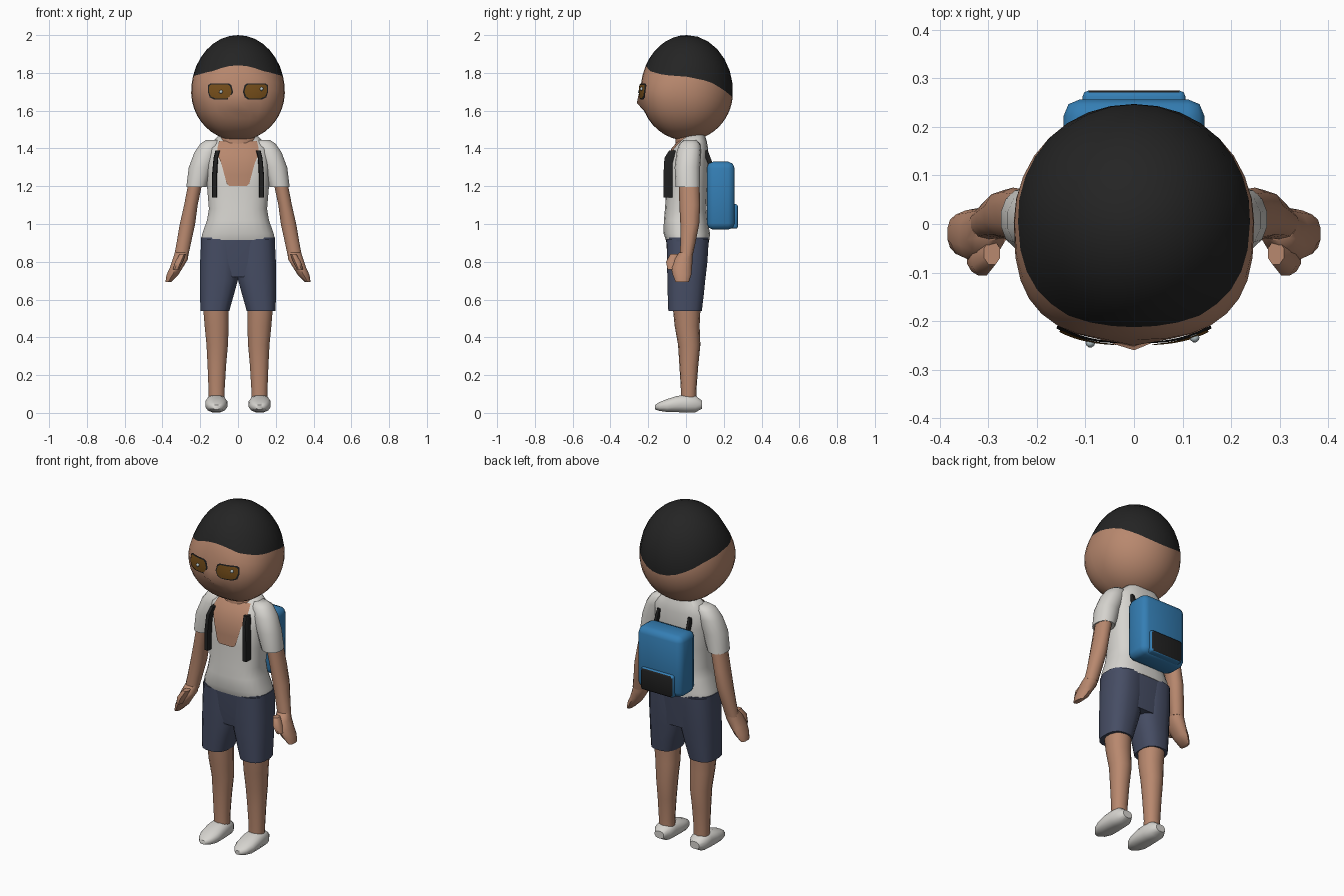
import bpy, bmesh, math

if "Cube" in bpy.data.objects:
    bpy.data.objects.remove(bpy.data.objects["Cube"])


def srgb(r, g, b):
    return tuple(((c / 255 + 0.055) / 1.055) ** 2.4 for c in (r, g, b)) + (1,)


def material(name, *rgb):
    m = bpy.data.materials.new(name)
    m.diffuse_color = srgb(*rgb)
    m.use_nodes = True
    m.node_tree.nodes["Principled BSDF"].inputs["Base Color"].default_value = m.diffuse_color
    return m


SKIN = material("skin", 184, 136, 110)
SHIRT = material("shirt_white", 214, 212, 207)
SHORTS = material("shorts_navy", 70, 77, 100)
HAIR = material("hair_black", 36, 36, 36)
BLUE = material("pack_blue", 52, 126, 180)
BLACK = material("trim_black", 32, 32, 32)
BROWN = material("eye_brown", 118, 78, 26)
GLINT = material("eye_glint", 180, 194, 198)


def finish(name, bm, mats, mirror=False, angle=50, recalc=True):
    if recalc:
        bmesh.ops.recalc_face_normals(bm, faces=bm.faces)
    me = bpy.data.meshes.new(name)
    bm.to_mesh(me)
    bm.free()
    ob = bpy.data.objects.new(name, me)
    bpy.context.collection.objects.link(ob)
    for m in mats:
        me.materials.append(m)
    bpy.ops.object.select_all(action='DESELECT')
    ob.select_set(True)
    bpy.context.view_layer.objects.active = ob
    bpy.ops.object.shade_smooth_by_angle(angle=math.radians(angle))
    if mirror:
        ob.modifiers.new("mirror", 'MIRROR').use_mirror_merge = False
    return ob


def power(v, e):
    return math.copysign(abs(v) ** (2 / e), v)


def bridge(bm, rings):
    for a, b in zip(rings, rings[1:]):
        n = len(a)
        for i in range(n):
            bm.faces.new((a[i], a[(i + 1) % n], b[(i + 1) % n], b[i]))


def loft(name, rows, mat, n=14, e=2.2, mirror=False, along_y=False):
    """Rows are (position, a0, a1, b0, b1): a is x, b is y (or z when along_y)."""
    bm = bmesh.new()
    rings = []
    for t, a0, a1, b0, b1 in rows:
        ring = []
        for i in range(n):
            w = 2 * math.pi * (i + 0.5) / n
            a = (a0 + a1) / 2 + (a1 - a0) / 2 * power(math.cos(w), e)
            b = (b0 + b1) / 2 + (b1 - b0) / 2 * power(math.sin(w), e)
            ring.append(bm.verts.new((a, t, b) if along_y else (a, b, t)))
        rings.append(ring)
    bridge(bm, rings)
    bm.faces.new(rings[0])
    bm.faces.new(rings[-1])
    return finish(name, bm, [mat], mirror)


def lerp(table, t):
    """Linear lookup in rows sorted by their first number."""
    for p, q in zip(table, table[1:]):
        if t <= q[0]:
            k = max(0, (t - p[0]) / (q[0] - p[0]))
            return [u + (v - u) * k for u, v in zip(p[1:], q[1:])]
    return table[-1][1:]


def patch(name, surface, rows, mat, lift, mirror=False, cols=8):
    """Thin sheet laid on the front of a surface; rows are (z, x0, x1)."""
    bm = bmesh.new()
    grid = [[bm.verts.new((x, surface(x, z) - lift, z))
             for x in (x0 + (x1 - x0) * i / cols for i in range(cols + 1))]
            for z, x0, x1 in rows]
    for a, b in zip(grid, grid[1:]):
        for i in range(cols):
            bm.faces.new((a[i], b[i], b[i + 1], a[i + 1]))
    finish(name, bm, [mat], mirror, recalc=False)


# Head: rounded ball with a flatter face, a nose and a hairline ring
HAIRLINE = [(-1, 1.84), (-0.85, 1.81), (-0.5, 1.79), (0, 1.78),
            (0.5, 1.755), (0.8, 1.71), (1, 1.67)]


def head_size(z):
    h = 0.3 if z > 1.7 else 0.258
    r = math.sqrt(max(0, 1 - ((z - 1.7) / h) ** 2))
    e = 2 + 0.7 * min(1, max(0, (1.85 - z) / 0.15))
    return r, e


def head_front(x, z):
    r, e = head_size(z)
    return 0.004 - 0.245 * r * max(0, 1 - abs(x / (0.248 * r)) ** e) ** (1 / e)


bm = bmesh.new()
N, UP, DOWN = 32, 7, 12
rings = []
for k in range(1, UP + DOWN):
    ring = []
    for i in range(N):
        w = 2 * math.pi * i / N
        c, s = math.cos(w), math.sin(w)
        line = lerp(HAIRLINE, s)[0]
        if k <= UP:
            top = math.asin((line - 1.7) / 0.3)
            z = 1.7 + 0.3 * math.sin(math.pi / 2 + (top - math.pi / 2) * k / UP)
        else:
            f = (k - UP) / DOWN
            z = line + (1.442 - line) * math.sin(f * math.pi / 2)
        r, e = head_size(z)
        if s > 0:
            e = 2
        x, y = 0.248 * r * power(c, e), 0.004 + 0.245 * r * power(s, e)
        if s < 0:
            y -= 0.032 * math.exp(-(x / 0.028) ** 2 - ((z - 1.655) / 0.03) ** 2)
        ring.append(bm.verts.new((x, y, z)))
    rings.append(ring)
bridge(bm, rings)
for pole_z, ring in ((2.0, rings[0]), (1.442, rings[-1])):
    pole = bm.verts.new((0, 0.004, pole_z))
    for i in range(N):
        bm.faces.new((pole, ring[i], ring[(i + 1) % N]))
hair_verts = {v for ring in rings[:UP] for v in ring}
for f in bm.faces:
    f.material_index = int(any(v in hair_verts for v in f.verts)
                           and all(v in hair_verts or v.co.z > 1.99 for v in f.verts))
finish("head", bm, [SKIN, HAIR])

# Eyes: dark rim, brown centre and a small glint
patch("eye_rim", head_front, [(1.745, 0.05, 0.145), (1.735, 0.035, 0.158), (1.70, 0.026, 0.16),
                              (1.67, 0.036, 0.15), (1.658, 0.055, 0.125)], BLACK, 0.005, True)
patch("eye", head_front, [(1.739, 0.055, 0.142), (1.73, 0.042, 0.152), (1.70, 0.034, 0.154),
                          (1.675, 0.043, 0.144), (1.665, 0.06, 0.12)], BROWN, 0.009, True)
for side, x, z in (("left", -0.09, 1.70), ("right", 0.125, 1.715)):
    bm = bmesh.new()
    bmesh.ops.create_icosphere(bm, subdivisions=1, radius=0.011)
    bmesh.ops.translate(bm, verts=bm.verts, vec=(x, head_front(x, z) - 0.01, z))
    finish("eye_glint_" + side, bm, [GLINT])

# Shirt body, neck and open collar
TORSO = [(0.915, 0.197, -0.108, 0.125), (0.95, 0.19, -0.12, 0.128), (1.02, 0.165, -0.118, 0.115),
         (1.08, 0.155, -0.112, 0.11), (1.2, 0.165, -0.105, 0.115), (1.32, 0.17, -0.1, 0.12),
         (1.40, 0.165, -0.07, 0.118), (1.44, 0.13, -0.035, 0.11), (1.47, 0.1, -0.01, 0.1)]


def torso_front(x, z):
    hx, y0, y1 = lerp(TORSO, z)
    return (y0 + y1) / 2 - (y1 - y0) / 2 * max(0, 1 - abs(x / hx) ** 2.6) ** (1 / 2.6)


loft("shirt_body", [(z, -h, h, a, b) for z, h, a, b in TORSO], SHIRT, 24, 2.6)
loft("neck", [(1.36, -0.1, 0.1, -0.06, 0.09), (1.44, -0.095, 0.095, -0.055, 0.085),
              (1.50, -0.09, 0.09, -0.05, 0.085)], SKIN)
patch("chest_opening", torso_front, [(1.44, -0.1, 0.1), (1.40, -0.11, 0.11), (1.36, -0.105, 0.105),
      (1.32, -0.088, 0.088), (1.26, -0.072, 0.072), (1.215, -0.06, 0.06), (1.2, -0.045, 0.045)],
      SKIN, 0.007)

# Sleeves, arms, hands and thumbs
loft("sleeve", [(1.195, 0.165, 0.275, -0.055, 0.075), (1.3, 0.13, 0.262, -0.06, 0.075),
                (1.38, 0.1, 0.232, -0.05, 0.08), (1.425, 0.09, 0.2, -0.035, 0.075),
                (1.445, 0.09, 0.17, -0.01, 0.055)], SHIRT, mirror=True)
loft("arm", [(1.25, 0.18, 0.258, -0.04, 0.07), (1.1, 0.212, 0.287, -0.035, 0.075),
             (1.0, 0.225, 0.31, -0.03, 0.07), (0.9, 0.247, 0.327, -0.03, 0.05),
             (0.83, 0.262, 0.34, -0.032, 0.035)], SKIN, 10, mirror=True)
loft("hand", [(0.85, 0.262, 0.335, -0.035, 0.035), (0.815, 0.262, 0.347, -0.065, 0.035),
              (0.77, 0.29, 0.362, -0.08, 0.032), (0.73, 0.315, 0.38, -0.07, 0.028),
              (0.692, 0.355, 0.385, -0.055, 0.015)], SKIN, 10, mirror=True)
loft("thumb", [(0.84, 0.275, 0.31, -0.085, -0.035), (0.80, 0.29, 0.335, -0.108, -0.04),
               (0.76, 0.31, 0.345, -0.1, -0.04)], SKIN, 8, mirror=True)

# Shorts
loft("shorts_hips", [(0.72, -0.19, 0.19, -0.085, 0.1), (0.8, -0.198, 0.198, -0.097, 0.11),
                     (0.928, -0.198, 0.198, -0.107, 0.124)], SHORTS, 24, 2.8)
loft("shorts_leg", [(0.54, 0.045, 0.2, -0.095, 0.085), (0.62, 0.022, 0.202, -0.098, 0.095),
                    (0.7, 0.0, 0.203, -0.1, 0.103), (0.8, -0.01, 0.202, -0.102, 0.115),
                    (0.92, -0.01, 0.196, -0.104, 0.122)], SHORTS, 16, 2.6, True)

# Legs and shoes
loft("leg", [(0.06, 0.07, 0.155, -0.028, 0.055), (0.12, 0.07, 0.157, -0.027, 0.055),
             (0.25, 0.062, 0.162, -0.035, 0.065), (0.36, 0.052, 0.168, -0.042, 0.076),
             (0.46, 0.048, 0.178, -0.06, 0.072), (0.58, 0.048, 0.188, -0.072, 0.078)],
     SKIN, mirror=True)
loft("shoe", [(-0.165, 0.095, 0.135, 0.018, 0.042), (-0.14, 0.073, 0.157, 0.01, 0.058),
              (-0.1, 0.058, 0.172, 0.004, 0.074), (-0.05, 0.055, 0.175, 0.003, 0.09),
              (0.0, 0.06, 0.17, 0.0, 0.098), (0.05, 0.062, 0.168, 0.002, 0.092),
              (0.085, 0.085, 0.145, 0.022, 0.065)], SHIRT, 12, 2.5, True, True)


# Backpack: rounded body, front pocket with a dark panel, and straps
def box(name, x, y0, y1, z0, z1, bevel, mats):
    bm = bmesh.new()
    bmesh.ops.create_cube(bm, size=1)
    for v in bm.verts:
        v.co = (v.co.x * 2 * x, (y0 + y1) / 2 + v.co.y * (y1 - y0), (z0 + z1) / 2 + v.co.z * (z1 - z0))
    bmesh.ops.bevel(bm, geom=bm.edges[:], offset=bevel, segments=2, profile=0.5, affect='EDGES')
    bm.normal_update()
    for f in bm.faces:
        f.material_index = int(len(mats) > 1 and f.normal.y > 0.9)
    finish(name, bm, mats)


box("backpack", 0.145, 0.11, 0.257, 0.97, 1.33, 0.034, [BLUE])
box("backpack_pocket", 0.106, 0.2, 0.275, 0.975, 1.105, 0.012, [BLUE, BLACK])
loft("strap_front", [(1.14, 0.11, 0.138, -0.12, -0.07), (1.26, 0.11, 0.138, -0.12, -0.07),
                     (1.35, 0.105, 0.13, -0.115, -0.06), (1.39, 0.095, 0.12, -0.09, -0.03)],
     BLACK, 8, 6, True)
loft("strap_back", [(1.30, 0.095, 0.115, 0.125, 0.15), (1.39, 0.09, 0.11, 0.085, 0.115)],
     BLACK, 8, 6, True)
